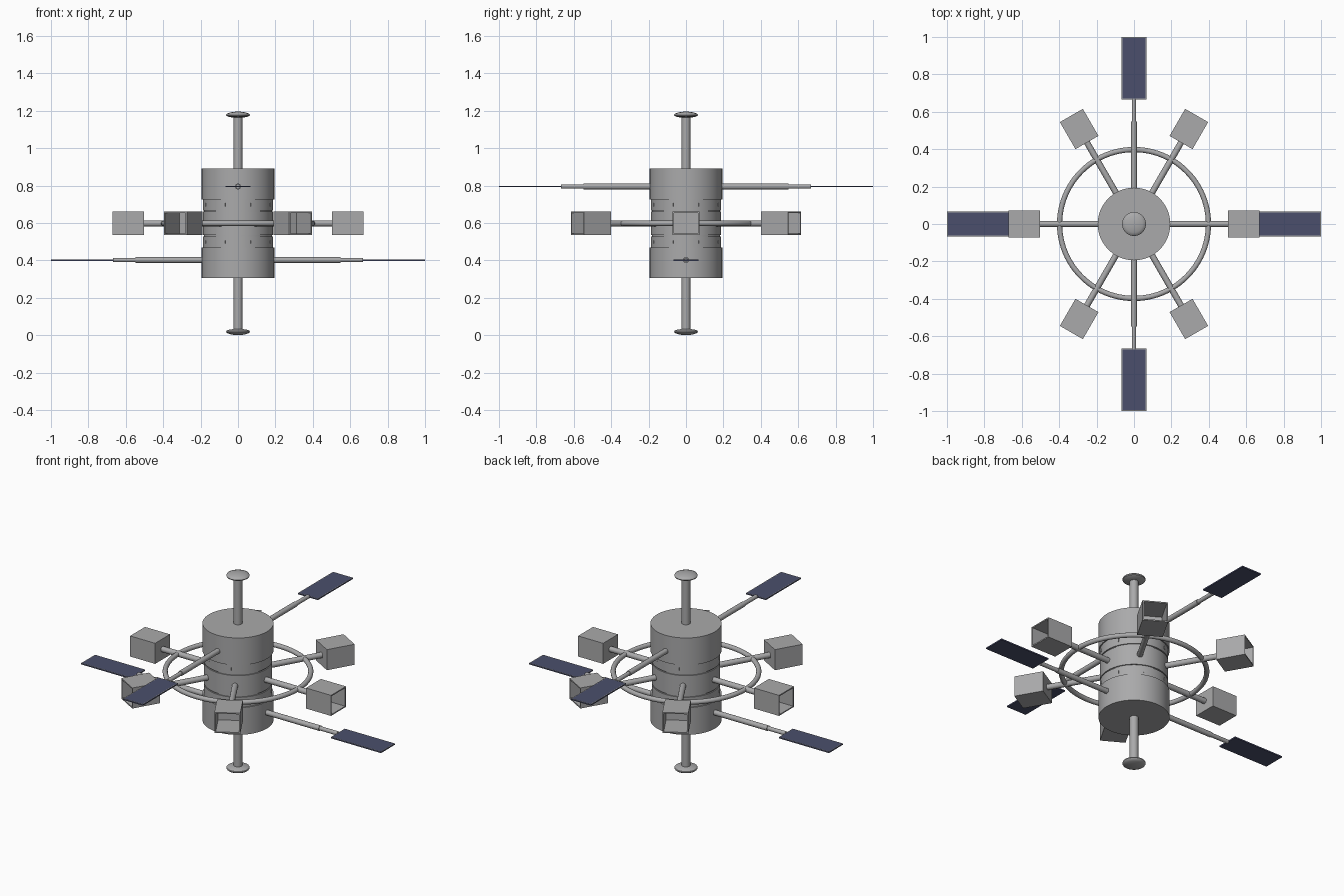
import bpy, bmesh, math
from mathutils import Matrix, Vector

if "Cube" in bpy.data.objects:
    bpy.data.objects.remove(bpy.data.objects["Cube"])

ZC = 0.598  # mid height of the station


def material(name, rgb):
    m = bpy.data.materials.new(name)
    m.diffuse_color = (*rgb, 1)
    m.use_nodes = True
    m.node_tree.nodes["Principled BSDF"].inputs["Base Color"].default_value = m.diffuse_color
    return m


GREY = material("hull_grey", (0.40, 0.40, 0.405))
NAVY = material("panel_navy", (0.07, 0.078, 0.15))


def finish(name, bm, mats, smooth=True):
    bmesh.ops.recalc_face_normals(bm, faces=bm.faces[:])
    me = bpy.data.meshes.new(name)
    bm.to_mesh(me)
    bm.free()
    ob = bpy.data.objects.new(name, me)
    bpy.context.collection.objects.link(ob)
    for m in mats:
        me.materials.append(m)
    if smooth:
        bpy.ops.object.select_all(action='DESELECT')
        ob.select_set(True)
        bpy.context.view_layer.objects.active = ob
        bpy.ops.object.shade_smooth_by_angle(angle=math.radians(35))
    return ob


def lathe(name, profile, matrix=Matrix(), steps=64):
    """Spin an (r, z) profile around z."""
    bm = bmesh.new()
    vs = [bm.verts.new((r, 0, z)) for r, z in profile]
    es = [bm.edges.new(p) for p in zip(vs, vs[1:])]
    bmesh.ops.spin(bm, geom=vs + es, cent=(0, 0, 0), axis=(0, 0, 1),
                   angle=math.tau, steps=steps, use_duplicate=False)
    bmesh.ops.remove_doubles(bm, verts=bm.verts[:], dist=1e-5)
    bmesh.ops.transform(bm, matrix=matrix, verts=bm.verts[:])
    return finish(name, bm, [GREY])


def radial(angle, z):
    """Frame whose x axis points outwards at the given angle."""
    return Matrix.Translation((0, 0, z)) @ Matrix.Rotation(angle, 4, 'Z')


def box(bm, lo, hi):
    size = Vector(hi) - Vector(lo)
    mid = (Vector(hi) + Vector(lo)) / 2
    bmesh.ops.create_cube(bm, size=1, matrix=Matrix.Translation(mid) @ Matrix.Diagonal((*size, 1)))


TO_X = Matrix.Rotation(math.pi / 2, 4, 'Y')

# Hull: two wide drums, two window bands and a middle drum split by grooves
half = [(0.187, 0), (0.187, 0.062), (0.181, 0.062), (0.181, 0.069), (0.187, 0.069),
        (0.187, 0.128), (0.194, 0.128), (0.194, 0.292), (0, 0.292)]
lathe("hull", [(r, ZC - z) for r, z in reversed(half)] + [(r, ZC + z) for r, z in half[1:]])

# Small windows on the bands
bm = bmesh.new()
for s in (-1, 1):
    for i in range(8):
        part = bmesh.new()
        box(part, (0.18, -0.004, -0.009), (0.1885, 0.004, 0.009))
        part.transform(radial(math.radians(22.5 + 45 * i), ZC + s * 0.1))
        tmp = bpy.data.meshes.new("tmp")
        part.to_mesh(tmp)
        part.free()
        bm.from_mesh(tmp)
        bpy.data.meshes.remove(tmp)
finish("windows", bm, [GREY], False)

# Docking masts with lens-shaped end caps
for name, s in (("top", 1), ("bottom", -1)):
    prof = [(0.024, 0.285), (0.024, 0.565), (0.05, 0.569), (0.062, 0.575), (0.064, 0.580),
            (0.060, 0.586), (0.045, 0.592), (0.024, 0.596), (0, 0.598)]
    lathe(name + "_mast", [(r, ZC + s * z) for r, z in prof], steps=48)

# Ring joining the spokes
lathe("ring", [(0.398 + 0.014 * math.cos(math.tau * k / 16), ZC + 0.014 * math.sin(math.tau * k / 16))
               for k in range(17)], steps=96)

# Six spokes, each with a pod open on its outer side
for i in range(6):
    frame = radial(math.radians(60 * i), ZC)
    lathe(f"spoke_{i}", [(0, 0.15), (0.0165, 0.15), (0.0165, 0.505), (0, 0.505)], frame @ TO_X, 24)
    bm = bmesh.new()
    box(bm, (0.503, -0.071, -0.062), (0.67, 0.071, 0.062))
    bm.faces.ensure_lookup_table()
    mouth = max(bm.faces, key=lambda f: f.calc_center_median().x)
    bmesh.ops.inset_region(bm, faces=[mouth], thickness=0.01)
    inner = bmesh.ops.extrude_face_region(bm, geom=[mouth])["geom"]
    bmesh.ops.translate(bm, vec=(-0.155, 0, 0), verts=[v for v in inner if isinstance(v, bmesh.types.BMVert)])
    if mouth.is_valid:
        bmesh.ops.delete(bm, geom=[mouth], context='FACES_ONLY')
    bmesh.ops.transform(bm, matrix=frame, verts=bm.verts[:])
    finish(f"pod_{i}", bm, [GREY], False)

# Four solar wings: low pair along x, high pair along y
for i in range(4):
    frame = radial(math.pi / 2 * i, 0.402 if i % 2 == 0 else 0.795)
    lathe(f"wing_arm_{i}", [(0, 0.17), (0.0155, 0.17), (0.0155, 0.548), (0.012, 0.548),
                            (0.012, 0.668), (0, 0.668)], frame @ TO_X, 24)
    bm = bmesh.new()
    box(bm, (0.666, -0.066, -0.004), (1.0, 0.066, 0.004))
    top = max(bm.faces, key=lambda f: f.calc_center_median().z)
    rim = bmesh.ops.inset_region(bm, faces=[top], thickness=0.006)["faces"]
    for f in bm.faces:
        f.material_index = 1
    for f in rim:  # light border around the cells
        f.material_index = 0
    bmesh.ops.transform(bm, matrix=frame, verts=bm.verts[:])
    finish(f"solar_panel_{i}", bm, [GREY, NAVY], False)
